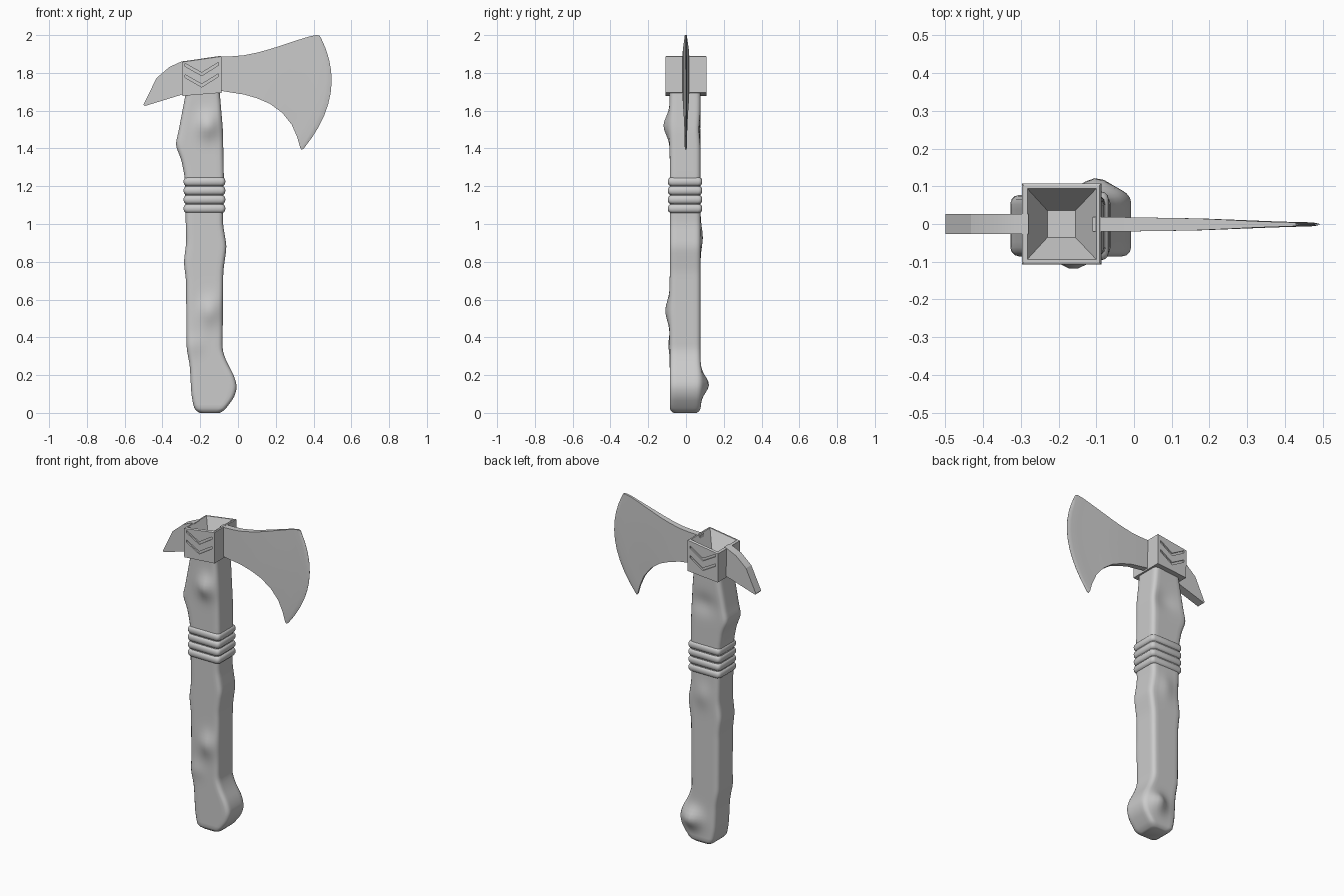
import bpy, bmesh, math

if "Cube" in bpy.data.objects:
    bpy.data.objects.remove(bpy.data.objects["Cube"])


def make(name, verts, faces, angle=35):
    me = bpy.data.meshes.new(name)
    me.from_pydata(verts, [], faces)
    bm = bmesh.new()
    bm.from_mesh(me)
    bmesh.ops.recalc_face_normals(bm, faces=bm.faces)
    bm.to_mesh(me)
    bm.free()
    me.shade_smooth()
    me.set_sharp_from_angle(angle=math.radians(angle))
    ob = bpy.data.objects.new(name, me)
    bpy.context.collection.objects.link(ob)
    return ob


def loft(name, rings, angle=35):
    """Skin equal-length rings and cap both ends."""
    n = len(rings[0])
    faces = [[k * n + i, k * n + (i + 1) % n, (k + 1) * n + (i + 1) % n, (k + 1) * n + i]
             for k in range(len(rings) - 1) for i in range(n)]
    faces += [list(range(n)), [(len(rings) - 1) * n + i for i in range(n)]]
    return make(name, [p for r in rings for p in r], faces, angle)


def prism_y(profile, y0, y1):
    return [[(x, y, z) for x, z in profile] for y in (y0, y1)]


def rounded_rect(x0, x1, y0, y1, r, side=1, seg=3):
    pts = []
    corners = [(x1 - r, y0 + r, -90), (x1 - r, y1 - r, 0), (x0 + r, y1 - r, 90), (x0 + r, y0 + r, 180)]
    for cx, cy, a in corners:
        for i in range(seg + 1):
            t = math.radians(a + 90 * i / seg)
            pts.append((cx + r * math.cos(t), cy + r * math.sin(t)))
    out = []
    for i, p in enumerate(pts):
        out.append(p)
        if i % (seg + 1) == seg:
            q = pts[(i + 1) % len(pts)]
            out += [(p[0] + (q[0] - p[0]) * j / side, p[1] + (q[1] - p[1]) * j / side)
                    for j in range(1, side)]
    return out


def lerp_keys(keys, z):
    for (za, a), (zb, b) in zip(keys, keys[1:]):
        if z <= zb:
            return a + (b - a) * max(0, z - za) / (zb - za)
    return keys[-1][1]


def smooth_keys(keys, z):
    return sum(lerp_keys(keys, z + d * 0.01) for d in (-2, -1, 0, 1, 2)) / 5


# Handle: knobbly rounded bar
left = [(0, -.22), (.03, -.235), (.1, -.247), (.25, -.255), (.34, -.272), (.7, -.275), (.8, -.287),
        (.9, -.274), (1.06, -.278), (1.25, -.282), (1.34, -.3), (1.42, -.332), (1.48, -.317), (1.7, -.275)]
right = [(0, -.08), (.03, -.06), (.08, -.02), (.14, -.004), (.2, -.022), (.27, -.06), (.33, -.082),
         (.75, -.078), (.88, -.06), (1, -.08), (1.25, -.075), (1.5, -.08), (1.7, -.097)]
# x, z, y push, radius x, radius z
front_bumps = [(-.15, .54, .024, .05, .07), (-.16, 1.52, .034, .05, .065), (-.23, .36, .007, .05, .05)]
back_bumps = [(-.1, .15, .045, .06, .06), (-.17, .93, .012, .05, .07), (-.17, 1.5, -.014, .08, .06)]


def bump(x, z, bumps):
    return sum(h * math.exp(-((x - bx) / rx) ** 2 - ((z - bz) / rz) ** 2) for bx, bz, h, rx, rz in bumps)


rings = []
for z in [0, .004, .012] + [.025 + i * 1.68 / 84 for i in range(85)]:
    e = max(0, 1 - z / .025) ** 2 * .02
    ring = rounded_rect(smooth_keys(left, z) + e, smooth_keys(right, z) - e, -.086 + e, .077 - e, .024, 8)
    rings.append([(x, y - bump(x, z, front_bumps) if y < -.06 else
                   y + bump(x, z, back_bumps) if y > .05 else y, z) for x, y in ring])
loft("handle", rings, 40)

# Four wrapped bands round the grip
for i in range(4):
    z0 = 1.058 + i * .0475
    rings = []
    for t, e in ((0, .014), (.12, .005), (.3, .001), (.5, 0), (.7, .001), (.88, .005), (1, .014)):
        ring = rounded_rect(-.288 + e, -.067 - e, -.096 + e, .086 - e, .02)
        rings.append([(x, y, z0 + t * .0475) for x, y in ring])
    loft(f"grip_band_{i + 1}", rings, 40)


# Socket: slanted box with a funnel sunk into its top
def quad(x0, x1, y, z0, z1):
    return [(x0, -y, z0), (x1, -y, z1), (x1, y, z1), (x0, y, z0)]


socket = loft("socket", [quad(-.295, -.086, .108, 1.678, 1.695),
                         quad(-.297, -.087, .108, 1.857, 1.887),
                         quad(-.292, -.092, .102, 1.861, 1.890),
                         quad(-.283, -.1, .094, 1.862, 1.889),
                         quad(-.23, -.155, .036, 1.76, 1.77)], 20)

# Chevron grooves cut in both broad faces of the socket
verts, faces = [], []
for side in (-1, 1):
    for z in (1.725, 1.785):
        prof = [(-.28, z + .05), (-.192, z), (-.104, z + .055),
                (-.104, z + .07), (-.192, z + .016), (-.28, z + .065)]
        b = len(verts)
        verts += [p for r in prism_y(prof, side * .1, side * .13) for p in r]
        faces += [[b + i for i in range(6)], [b + 6 + i for i in range(6)]]
        faces += [[b + i, b + (i + 1) % 6, b + 6 + (i + 1) % 6, b + 6 + i] for i in range(6)]
cutter = make("chevron_cutter", verts, faces)
cutter.hide_render = True
mod = socket.modifiers.new("grooves", "BOOLEAN")
mod.operation, mod.solver, mod.object = "DIFFERENCE", "EXACT", cutter
bpy.context.view_layer.update()
cut = bpy.data.meshes.new_from_object(socket.evaluated_get(bpy.context.evaluated_depsgraph_get()))
socket.modifiers.clear()
socket.data = cut
cut.shade_flat()
bpy.data.objects.remove(cutter)

# Rear spike
spike = [(-.28, 1.864), (-.3, 1.86), (-.362, 1.832), (-.432, 1.772), (-.5, 1.632), (-.495, 1.624), (-.28, 1.69)]
loft("rear_spike", prism_y(spike, -.026, .026), 20)

# Blade: columns from root to cutting edge (top x z, bottom x z, bulge, half thickness)
columns = [(-.11, 1.886, -.11, 1.708, 0, .019), (-.03, 1.888, -.03, 1.695, 0, .019),
           (.03, 1.893, .03, 1.686, .002, .018), (.1, 1.907, .1, 1.666, .006, .017),
           (.17, 1.926, .17, 1.636, .014, .0155), (.25, 1.952, .235, 1.588, .03, .012),
           (.32, 1.975, .285, 1.525, .055, .0085), (.375, 1.992, .314, 1.458, .072, .0065),
           (.415, 2.0, .33, 1.402, .089, .0055), (.43, 1.998, .336, 1.394, .093, .004),
           (.438, 1.988, .347, 1.398, .098, .0005)]
N = 10
rings = []
for tx, tz, bx, bz, bulge, h in columns:
    side = []
    for i in range(N + 1):
        t = i / N
        side.append((tx + (bx - tx) * t + bulge * 4 * t * (1 - t), tz + (bz - tz) * t))
    rings.append([(x, -h - .001, z) for x, z in side] + [(x, h - .001, z) for x, z in reversed(side)])
loft("blade", rings, 25)
